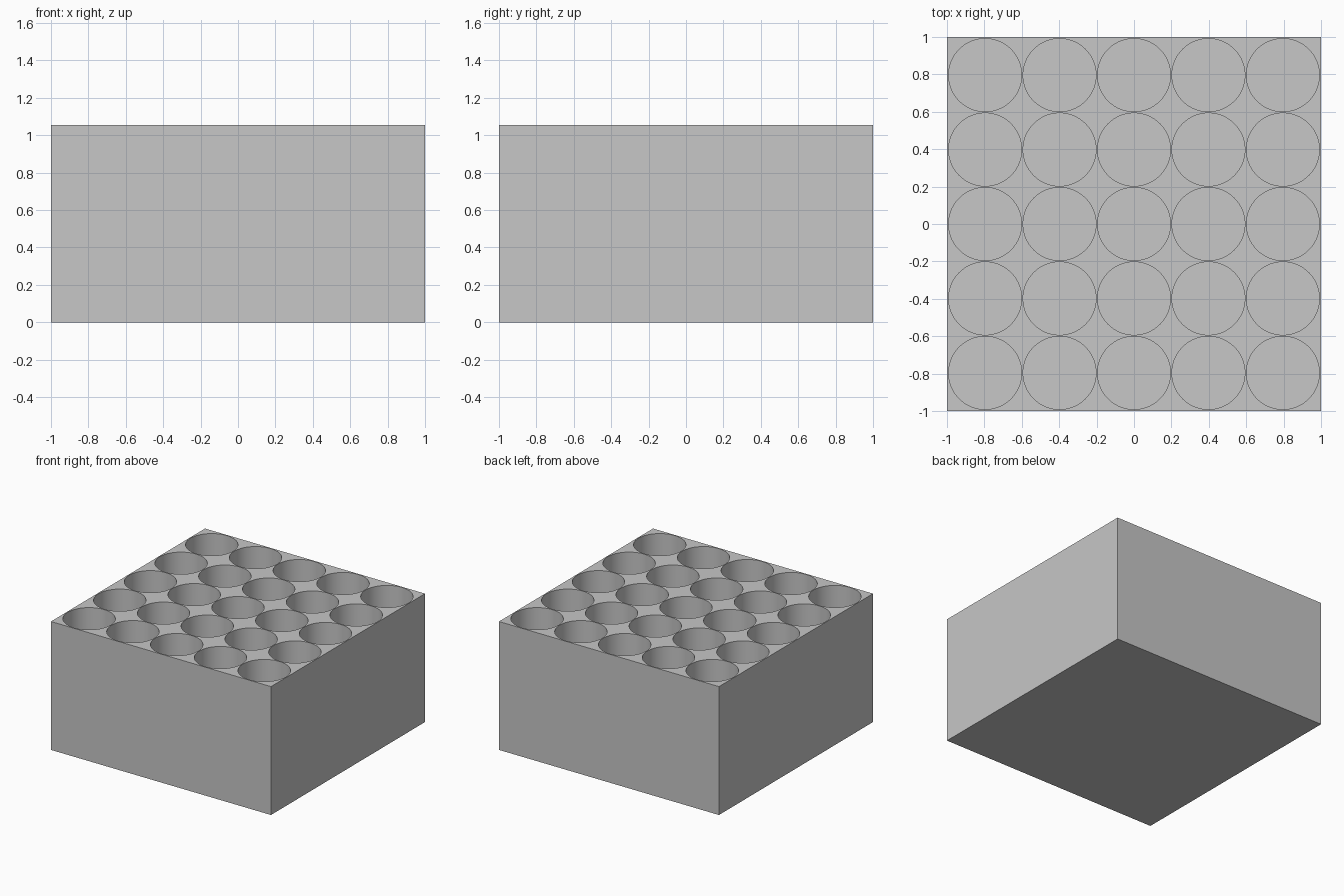
import bpy
import bmesh
from mathutils import Matrix

HEIGHT = 1.055
FLOOR = 0.05
RADIUS = 0.195
PITCH = 0.398
COUNT = 5

cube = bpy.data.objects.get("Cube")
if cube:
    bpy.data.objects.remove(cube, do_unlink=True)

# Plain grey plastic
grey = bpy.data.materials.new("light_grey")
grey.use_nodes = True
colour = (0.57, 0.57, 0.57, 1)
grey.diffuse_color = colour
grey.node_tree.nodes["Principled BSDF"].inputs["Base Color"].default_value = colour


def make_object(name, bm):
    mesh = bpy.data.meshes.new(name)
    bm.to_mesh(mesh)
    bm.free()
    mesh.materials.append(grey)
    obj = bpy.data.objects.new(name, mesh)
    bpy.context.collection.objects.link(obj)
    return obj


# Solid block
bm = bmesh.new()
bmesh.ops.create_cube(bm, size=1, matrix=Matrix.Translation((0, 0, HEIGHT / 2))
                      @ Matrix.Diagonal((2, 2, HEIGHT, 1)))
block = make_object("holder_block", bm)

# Grid of round pocket cutters, reaching just above the block
bm = bmesh.new()
depth = HEIGHT - FLOOR + 0.1
middle = (COUNT - 1) / 2
for col in range(COUNT):
    for row in range(COUNT):
        centre = ((col - middle) * PITCH, (row - middle) * PITCH, FLOOR + depth / 2)
        bmesh.ops.create_cone(bm, cap_ends=True, segments=96, radius1=RADIUS,
                              radius2=RADIUS, depth=depth,
                              matrix=Matrix.Translation(centre))
cutter = make_object("pocket_cutter", bm)
cutter.hide_render = True

# Cut the pockets, then drop the cutter
cut = block.modifiers.new("pockets", 'BOOLEAN')
cut.operation = 'DIFFERENCE'
cut.solver = 'EXACT'
cut.object = cutter
bpy.ops.object.select_all(action='DESELECT')
block.select_set(True)
bpy.context.view_layer.objects.active = block
bpy.ops.object.modifier_apply(modifier=cut.name)
bpy.data.objects.remove(cutter, do_unlink=True)

# Round pocket walls, crisp rims
bpy.ops.object.shade_smooth_by_angle()
